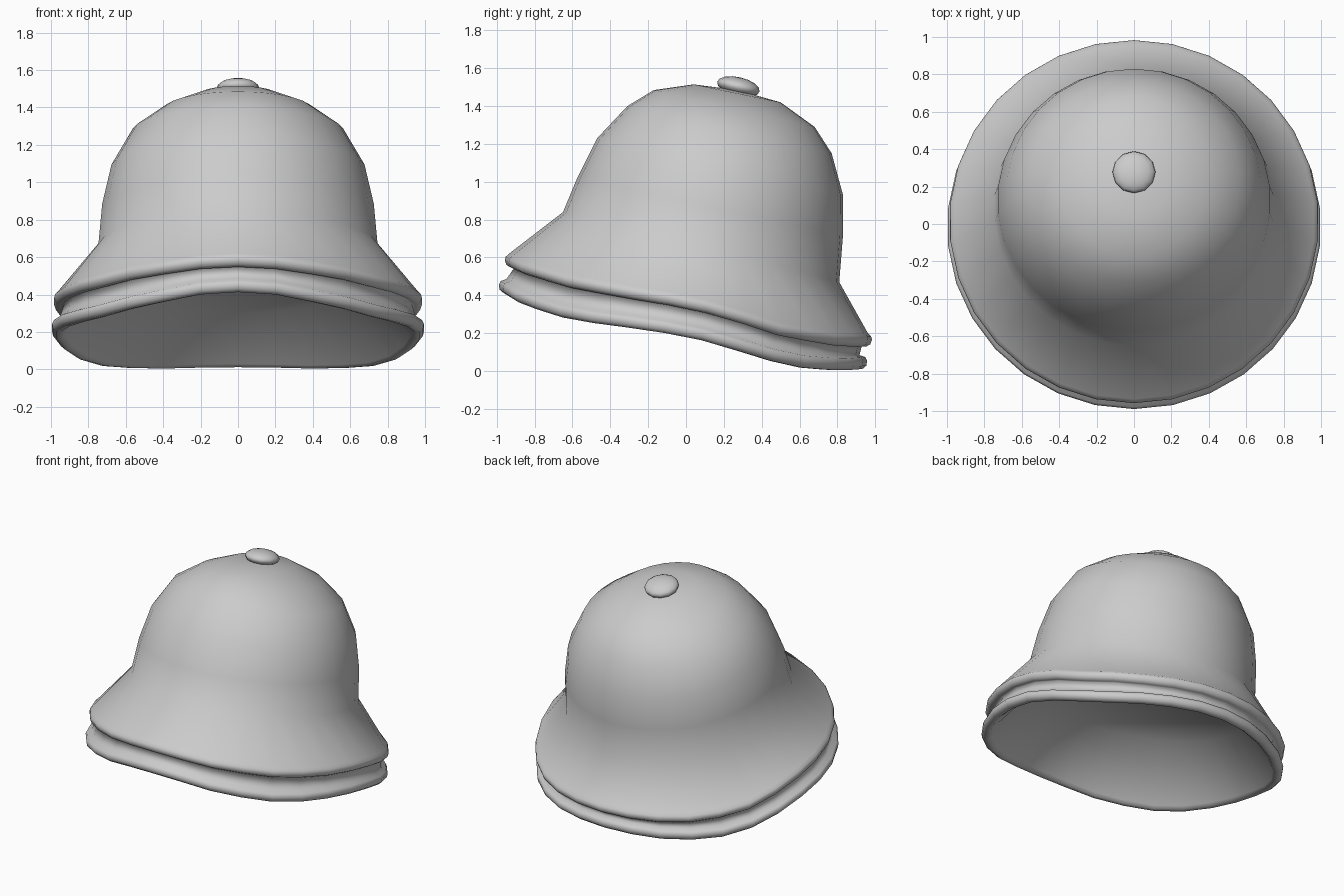
import bpy, bmesh, math

if "Cube" in bpy.data.objects:
    bpy.data.objects.remove(bpy.data.objects["Cube"])

SEG = 30

grey = bpy.data.materials.new("helmet grey")
grey.diffuse_color = (0.6, 0.6, 0.6, 1)
grey.use_nodes = True
grey.node_tree.nodes["Principled BSDF"].inputs["Base Color"].default_value = grey.diffuse_color

# Crown rings: front y, front z, back y, back z, half width
CROWN = [(-0.65, 0.84, 0.81, 0.47, 0.75),
         (-0.575, 1.02, 0.83, 0.72, 0.73),
         (-0.47, 1.23, 0.83, 0.93, 0.68),
         (-0.31, 1.40, 0.77, 1.15, 0.565),
         (-0.17, 1.485, 0.68, 1.29, 0.40),
         (0.04, 1.515, 0.50, 1.42, 0.21)]
APEX = (0, 0.27, 1.485)

# Rim plans: front y, back y, half width, and the rim height along y
UPPER = (-0.92, 0.945, 0.95,
         [(-0.95, 0.60), (-0.85, 0.55), (-0.6, 0.475), (-0.3, 0.42), (0, 0.37),
          (0.2, 0.32), (0.5, 0.22), (0.8, 0.168), (1, 0.165)])
LOWER = (-0.952, 0.92, 0.962,
         [(-0.97, 0.46), (-0.85, 0.385), (-0.6, 0.305), (-0.3, 0.265), (0, 0.22),
          (0.2, 0.168), (0.4, 0.10), (0.65, 0.045), (0.85, 0.04), (1, 0.055)])


def height(curve, y):
    for (y0, z0), (y1, z1) in zip(curve, curve[1:]):
        if y <= y1:
            return z0 + (z1 - z0) * (y - y0) / (y1 - y0)
    return curve[-1][1]


def angles():
    return [2 * math.pi * i / SEG for i in range(SEG)]


def crown_ring(ring, inset=0, drop=0):
    """Tilted ellipse of the crown."""
    fy, fz, by, bz, w = ring
    pts = []
    for a in angles():
        t = (1 - math.cos(a)) / 2
        pts.append(((w - inset) * math.sin(a),
                    (fy + by) / 2 - ((by - fy) / 2 - inset) * math.cos(a),
                    fz + (bz - fz) * t - drop))
    return pts


def rim_ring(rim, deg, radius=0.038):
    """One line along a rolled rim; deg is the angle round the roll."""
    front, back, width, curve = rim
    turn = math.radians(deg)
    r = radius * math.cos(turn)
    pts = []
    for a in angles():
        x = width * math.sin(a)
        y = (front + back) / 2 - (back - front) / 2 * math.cos(a)
        pts.append((x + r * math.sin(a), y - r * math.cos(a),
                    height(curve, y) + radius * math.sin(turn)))
    return pts


def finish(name, bm):
    bmesh.ops.recalc_face_normals(bm, faces=bm.faces)
    me = bpy.data.meshes.new(name)
    bm.to_mesh(me)
    bm.free()
    me.materials.append(grey)
    ob = bpy.data.objects.new(name, me)
    bpy.context.collection.objects.link(ob)
    for p in me.polygons:
        p.use_smooth = True
    return ob


# Helmet: dome, flared brim, upper roll, band, lower roll, lining and its ceiling
rings = [crown_ring(r) for r in reversed(CROWN)]
rings += [rim_ring(UPPER, d) for d in (65, 30, 0, -40, -80, -115)]
rings += [rim_ring(LOWER, d) for d in (95, 45, 10, -30, -70, -110, -150)]
rings.append(crown_ring(CROWN[0], 0.08, 0.17))
bm = bmesh.new()
loops = [[bm.verts.new(p) for p in ring] for ring in rings]
for lo, hi in zip(loops, loops[1:]):
    for i in range(SEG):
        j = (i + 1) % SEG
        bm.faces.new((lo[i], lo[j], hi[j], hi[i]))
tip = bm.verts.new(APEX)
for i in range(SEG):
    bm.faces.new((loops[0][i], loops[0][(i + 1) % SEG], tip))
bm.faces.new(loops[-1])
finish("helmet_shell", bm)

# Top button
bm = bmesh.new()
bmesh.ops.create_uvsphere(bm, u_segments=12, v_segments=8, radius=1)
button = finish("top_button", bm)
button.scale = (0.115, 0.115, 0.05)
button.rotation_euler = (math.radians(-13), 0, 0)
button.location = (0, 0.277, 1.503)
